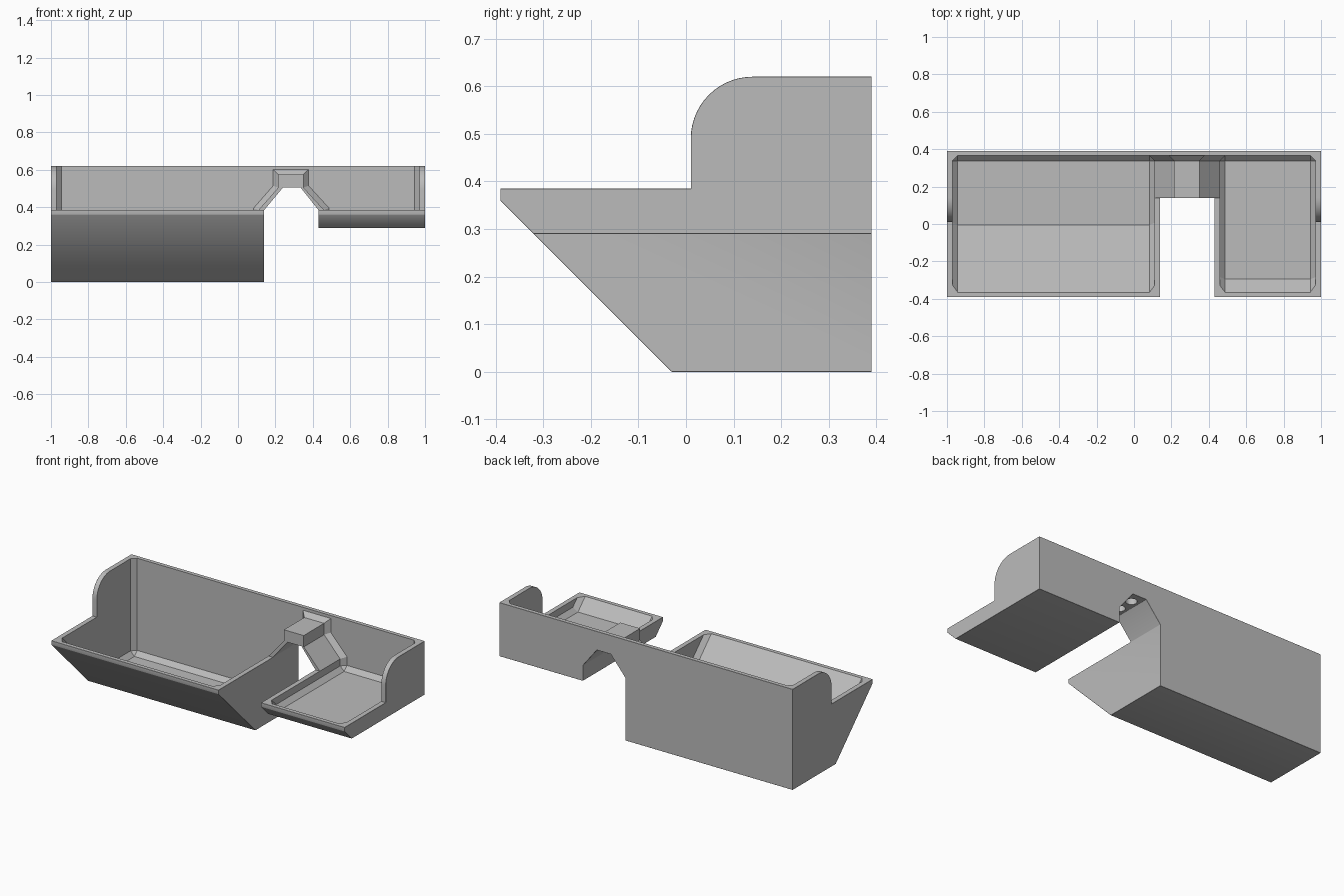
import bpy, bmesh, math
from mathutils import Vector

cube = bpy.data.objects.get("Cube")
if cube:
    bpy.data.objects.remove(cube, do_unlink=True)

WALL = 0.025    # thickness of floor and back wall
RIM = 0.385     # height of the front lip
INNER = 0.97    # inner face of the end walls


def prism(name, points, lo, hi, axis):
    """Extrude a profile along x (points are y,z) or y (points are x,z)."""
    bm = bmesh.new()
    place = (lambda p, t: (t, p[0], p[1])) if axis == "x" else (lambda p, t: (p[0], t, p[1]))
    face = bm.faces.new([bm.verts.new(place(p, lo)) for p in points])
    grown = bmesh.ops.extrude_face_region(bm, geom=[face])
    verts = [g for g in grown["geom"] if isinstance(g, bmesh.types.BMVert)]
    shift = Vector((hi - lo, 0, 0)) if axis == "x" else Vector((0, hi - lo, 0))
    bmesh.ops.translate(bm, verts=verts, vec=shift)
    bmesh.ops.recalc_face_normals(bm, faces=bm.faces)
    mesh = bpy.data.meshes.new(name)
    bm.to_mesh(mesh)
    bm.free()
    obj = bpy.data.objects.new(name, mesh)
    bpy.context.collection.objects.link(obj)
    return obj


def apply(obj, mod):
    bpy.context.view_layer.objects.active = obj
    bpy.ops.object.modifier_apply(modifier=mod.name)


def combine(obj, cutter, operation):
    mod = obj.modifiers.new("cut", "BOOLEAN")
    mod.operation = operation
    mod.solver = "EXACT"
    mod.object = cutter
    apply(obj, mod)
    bpy.data.objects.remove(cutter, do_unlink=True)


# Outer body: front outline with the arched gap, trimmed by the side outline
front = [(-1, 0), (0.14, 0), (0.14, RIM), (0.24, 0.505), (0.335, 0.505),
         (0.43, RIM), (0.43, 0.29), (1, 0.29), (1, 0.62), (-1, 0.62)]
arc = [(0.14 - 0.13 * math.cos(a), 0.49 + 0.13 * math.sin(a))
       for a in (math.pi / 2 * i / 14 for i in range(15))]
side = [(-0.03, 0), (0.39, 0), (0.39, 0.62)] + arc[::-1] + [
    (0.01, RIM), (-0.39, RIM), (-0.39, 0.36)]
tray = prism("double_tray", front, -0.5, 0.5, "y")
combine(tray, prism("side_trim", side, -1.5, 1.5, "x"), "INTERSECT")

# Fine chamfer on the outer edges
edge = tray.modifiers.new("edge", "BEVEL")
edge.width = 0.004
edge.segments = 1
edge.limit_method = "ANGLE"
edge.angle_limit = math.radians(30)
apply(tray, edge)

# Hollow of both bins, leaving the bridge over the gap
hollow_front = [(-INNER, WALL), (0.11, WALL), (0.11, RIM), (0.215, 0.505),
                (0.215, 0.575), (0.35, 0.575), (0.35, 0.505), (0.46, RIM),
                (0.46, 0.315), (INNER, 0.315), (INNER, 0.8), (-INNER, 0.8)]
hollow_side = [(-0.005, WALL), (0.365, WALL), (0.365, 0.9), (-0.88, 0.9)]
hollow = prism("hollow", hollow_front, -1, 0.5, "y")
combine(hollow, prism("hollow_trim", hollow_side, -1.5, 1.5, "x"), "INTERSECT")

# Chamfer the inside corners between floor, back and side walls
bm = bmesh.new()
bm.from_mesh(hollow.data)
corners = [e for e in bm.edges if len(e.link_faces) == 2 and e.is_convex
           and e.calc_face_angle() > math.radians(60)
           and min(v.co.z for v in e.verts) < 0.79]
bmesh.ops.bevel(bm, geom=corners, offset=0.027, offset_type="OFFSET",
                segments=1, profile=0.5, affect="EDGES")
bm.to_mesh(hollow.data)
bm.free()
combine(tray, hollow, "DIFFERENCE")

# Open space in front of the bridge
clear = [(0.05, RIM), (0.55, RIM), (0.55, 0.8), (0.05, 0.8)]
combine(tray, prism("bridge_front_trim", clear, -0.05, 0.14, "y"), "DIFFERENCE")

# Two blind holes under the bridge
for y in (0.22, 0.32):
    bpy.ops.mesh.primitive_cylinder_add(vertices=24, radius=0.032, depth=0.1,
                                        location=(0.2875, y, 0.505))
    combine(tray, bpy.context.object, "DIFFERENCE")

# Plain grey finish
grey = bpy.data.materials.new("plain_grey")
grey.use_nodes = True
color = (0.5, 0.5, 0.5, 1)
grey.diffuse_color = color
grey.node_tree.nodes["Principled BSDF"].inputs["Base Color"].default_value = color
tray.data.materials.clear()
tray.data.materials.append(grey)
for p in tray.data.polygons:
    p.material_index = 0

bpy.ops.object.select_all(action="DESELECT")
tray.select_set(True)
bpy.context.view_layer.objects.active = tray
bpy.ops.object.shade_smooth_by_angle(angle=math.radians(25))
